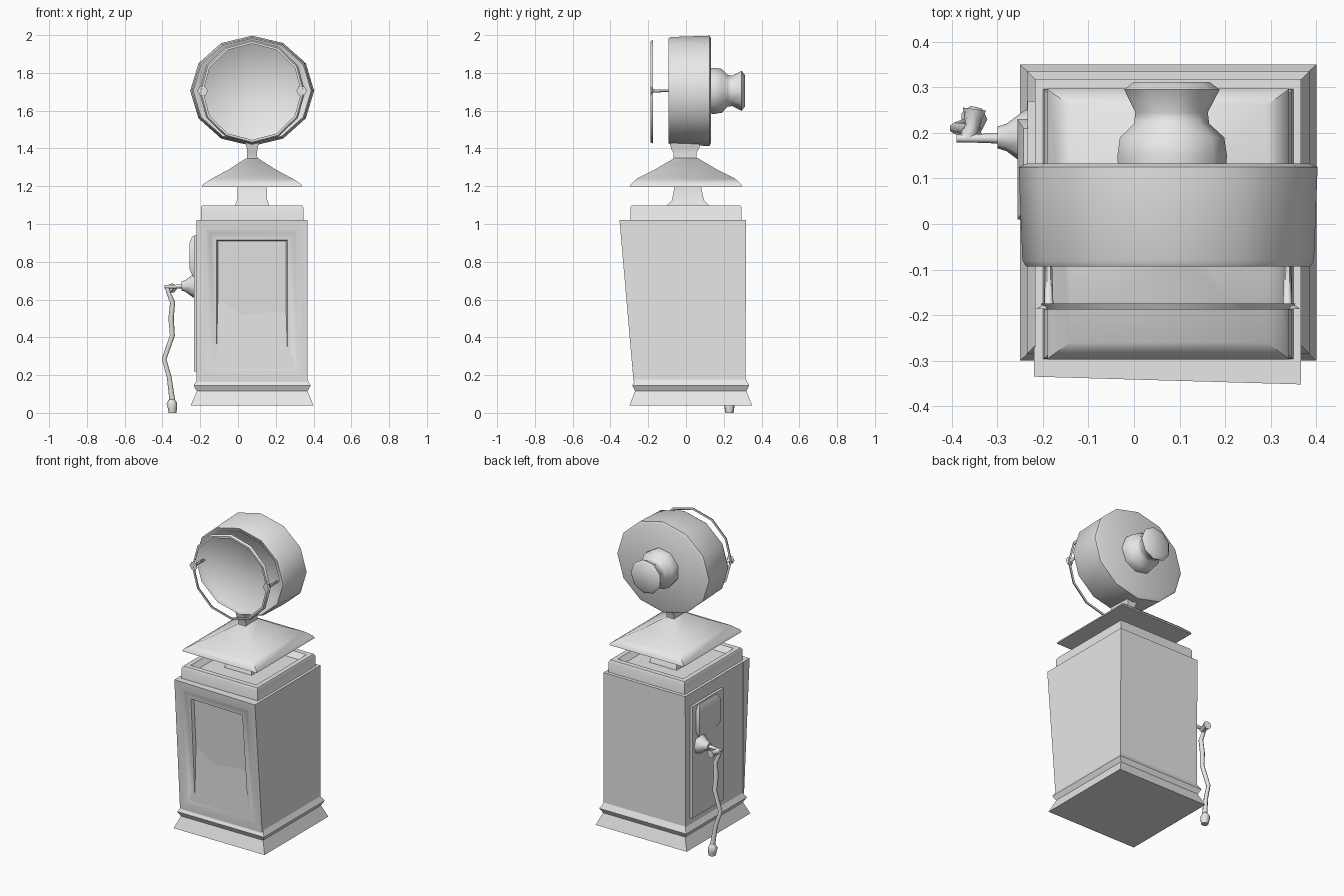
import bpy, bmesh, math
from mathutils import Vector

cube = bpy.data.objects.get("Cube")
if cube:
    bpy.data.objects.remove(cube, do_unlink=True)

GREY = (0.8, 0.8, 0.8, 1)
grey = bpy.data.materials.new("plain grey")
grey.use_nodes = True
grey.diffuse_color = GREY
grey.node_tree.nodes["Principled BSDF"].inputs["Base Color"].default_value = GREY


def finish(name, bm, angle=40):
    """Turn a bmesh into a shaded object."""
    bmesh.ops.recalc_face_normals(bm, faces=bm.faces)
    mesh = bpy.data.meshes.new(name)
    bm.to_mesh(mesh)
    bm.free()
    mesh.materials.append(grey)
    ob = bpy.data.objects.new(name, mesh)
    bpy.context.collection.objects.link(ob)
    bpy.ops.object.select_all(action='DESELECT')
    ob.select_set(True)
    bpy.context.view_layer.objects.active = ob
    bpy.ops.object.shade_smooth_by_angle(angle=math.radians(angle))
    return ob


def skin(name, rings, closed=False, angle=40):
    """Bridge rings of points; cap the ends or close the loop."""
    bm = bmesh.new()
    loops = [[bm.verts.new(p) for p in ring] for ring in rings]
    pairs = list(zip(loops, loops[1:]))
    if closed:
        pairs.append((loops[-1], loops[0]))
    for a, b in pairs:
        for i in range(len(a)):
            j = (i + 1) % len(a)
            bm.faces.new((a[i], a[j], b[j], b[i]))
    if not closed:
        bm.faces.new(loops[0])
        bm.faces.new(loops[-1])
    return finish(name, bm, angle)


def square_stack(name, cx, cy, levels, angle=40):
    """Rectangular sections given as (height, half width, half depth)."""
    corners = ((-1, -1), (1, -1), (1, 1), (-1, 1))
    return skin(name, [[(cx + sx * hx, cy + sy * hy, z) for sx, sy in corners]
                       for z, hx, hy in levels], angle=angle)


def turned(name, centre, profile, sides, axis, squash=1.0, closed=False, angle=50):
    """Turn a (distance along axis, radius) profile round the x or y axis."""
    rings = []
    for d, r in profile:
        ring = []
        for i in range(sides):
            t = math.tau * i / sides
            u, v = r * math.cos(t), r * squash * math.sin(t)
            off = (u, d, v) if axis == 'y' else (d, u, v)
            ring.append(Vector(centre) + Vector(off))
        rings.append(ring)
    return skin(name, rings, closed, angle)


def tube(name, points, radii, sides=7):
    """Sweep a round section along a path."""
    pts = [Vector(p) for p in points]
    rings = []
    for i, p in enumerate(pts):
        way = pts[min(i + 1, len(pts) - 1)] - pts[max(i - 1, 0)]
        side = way.cross(Vector((0, 1, 0))).normalized()
        up = side.cross(way).normalized()
        rings.append([p + radii[i] * (side * math.cos(math.tau * k / sides)
                                      + up * math.sin(math.tau * k / sides))
                      for k in range(sides)])
    return skin(name, rings, angle=60)


CX = 0.075

# Plinth and cabinet
square_stack("plinth", CX, 0.025, [(0.04, 0.325, 0.325), (0.115, 0.293, 0.295),
                                   (0.145, 0.31, 0.31), (0.18, 0.29, 0.29)])
square_stack("cabinet", CX, 0.02, [(0.16, 0.292, 0.295), (1.02, 0.292, 0.298)])

# Leaning front door with a stepped frame round a sunken window
bm = bmesh.new()
front = [bm.verts.new(p) for p in ((-0.22, -0.278, 0.17), (0.367, -0.278, 0.17),
                                   (0.367, -0.352, 1.02), (-0.22, -0.335, 1.02))]
back = [bm.verts.new((v.co.x, -0.27, v.co.z)) for v in front]
door = bm.faces.new(front)
bm.faces.new(back[::-1])
for i in range(4):
    j = (i + 1) % 4
    bm.faces.new((front[j], front[i], back[i], back[j]))
bm.normal_update()
for thickness, depth in ((0.05, 0), (0.02, -0.012), (0.035, 0), (0.008, -0.02)):
    bmesh.ops.inset_region(bm, faces=[door], thickness=thickness, depth=depth,
                           use_even_offset=True)
# Let the cabinet front sit behind the window
finish("front_door", bm)

# Tray-shaped top slab, neck and roof
square_stack("top_slab", CX, 0.0, [(1.01, 0.28, 0.298), (1.025, 0.272, 0.295),
                                   (1.085, 0.272, 0.295), (1.098, 0.265, 0.288),
                                   (1.098, 0.235, 0.255), (1.065, 0.21, 0.23)])
square_stack("lower_neck", CX, 0.01, [(1.05, 0.10, 0.12), (1.1, 0.09, 0.11),
                                      (1.125, 0.08, 0.085), (1.21, 0.076, 0.068)])
square_stack("roof", CX, 0.0, [(1.197, 0.265, 0.297), (1.21, 0.26, 0.292),
                               (1.24, 0.215, 0.26), (1.285, 0.13, 0.17),
                               (1.35, 0.028, 0.06)])
square_stack("upper_neck", CX, -0.005, [(1.33, 0.028, 0.06), (1.375, 0.026, 0.06),
                                        (1.40, 0.028, 0.075), (1.45, 0.042, 0.08)])

# Lamp drum, its front ring and rear knob
drum = (CX, 0, 1.705)
turned("lamp_drum", drum, [(-0.07, 0.27), (-0.085, 0.285), (-0.093, 0.312),
                           (-0.08, 0.32), (0.125, 0.328), (0.133, 0.31)],
       12, 'y', 0.89)
turned("lamp_ring", (CX, 0, 1.70), [(-0.188, 0.272), (-0.174, 0.28),
                                    (-0.174, 0.266), (-0.188, 0.26)],
       12, 'y', 0.98, closed=True)
turned("rear_knob", (0.08, 0, 1.705), [(0.12, 0.122), (0.15, 0.124), (0.19, 0.118),
                                       (0.22, 0.085), (0.245, 0.082), (0.295, 0.108),
                                       (0.312, 0.085)], 9, 'y')

# Clips joining the ring to the drum on both sides
for side, label in ((-1, "right"), (1, "left")):
    x = CX + side * 0.262
    turned("ring_clip_" + label, (x, 0, 1.705),
           [(-0.187, 0.028), (-0.174, 0.01), (-0.08, 0.007)], 6, 'y')

# Side panel with a raised box on the hose side
square_stack("side_panel", -0.222, 0.11, [(0.22, 0.012, 0.16), (0.94, 0.012, 0.16)])
square_stack("side_box", -0.232, 0.12, [(0.72, 0.006, 0.09), (0.76, 0.024, 0.11),
                                        (0.9, 0.024, 0.11), (0.935, 0.01, 0.09)])

# Hose bracket, nozzle and hanging hose
turned("hose_bracket", (0, 0.19, 0.672), [(-0.22, 0.066), (-0.24, 0.06),
                                          (-0.28, 0.03), (-0.30, 0.024)], 8, 'x')
tube("hose_arm", [(-0.29, 0.188, 0.672), (-0.34, 0.188, 0.668), (-0.39, 0.188, 0.668)],
     [0.012, 0.01, 0.009])
tube("nozzle", [(-0.365, 0.19, 0.66), (-0.355, 0.215, 0.66), (-0.35, 0.252, 0.66)],
     [0.02, 0.016, 0.026])
tube("hose", [(-0.378, 0.19, 0.672), (-0.37, 0.19, 0.64), (-0.347, 0.195, 0.585),
              (-0.355, 0.2, 0.50), (-0.348, 0.205, 0.41), (-0.392, 0.21, 0.285),
              (-0.365, 0.22, 0.19), (-0.348, 0.228, 0.06)],
     [0.01, 0.012, 0.014, 0.015, 0.014, 0.013, 0.013, 0.016])
tube("hose_end", [(-0.348, 0.228, 0.075), (-0.352, 0.23, 0.05), (-0.348, 0.23, 0.025),
                  (-0.348, 0.23, 0.0)], [0.014, 0.03, 0.026, 0.022])
